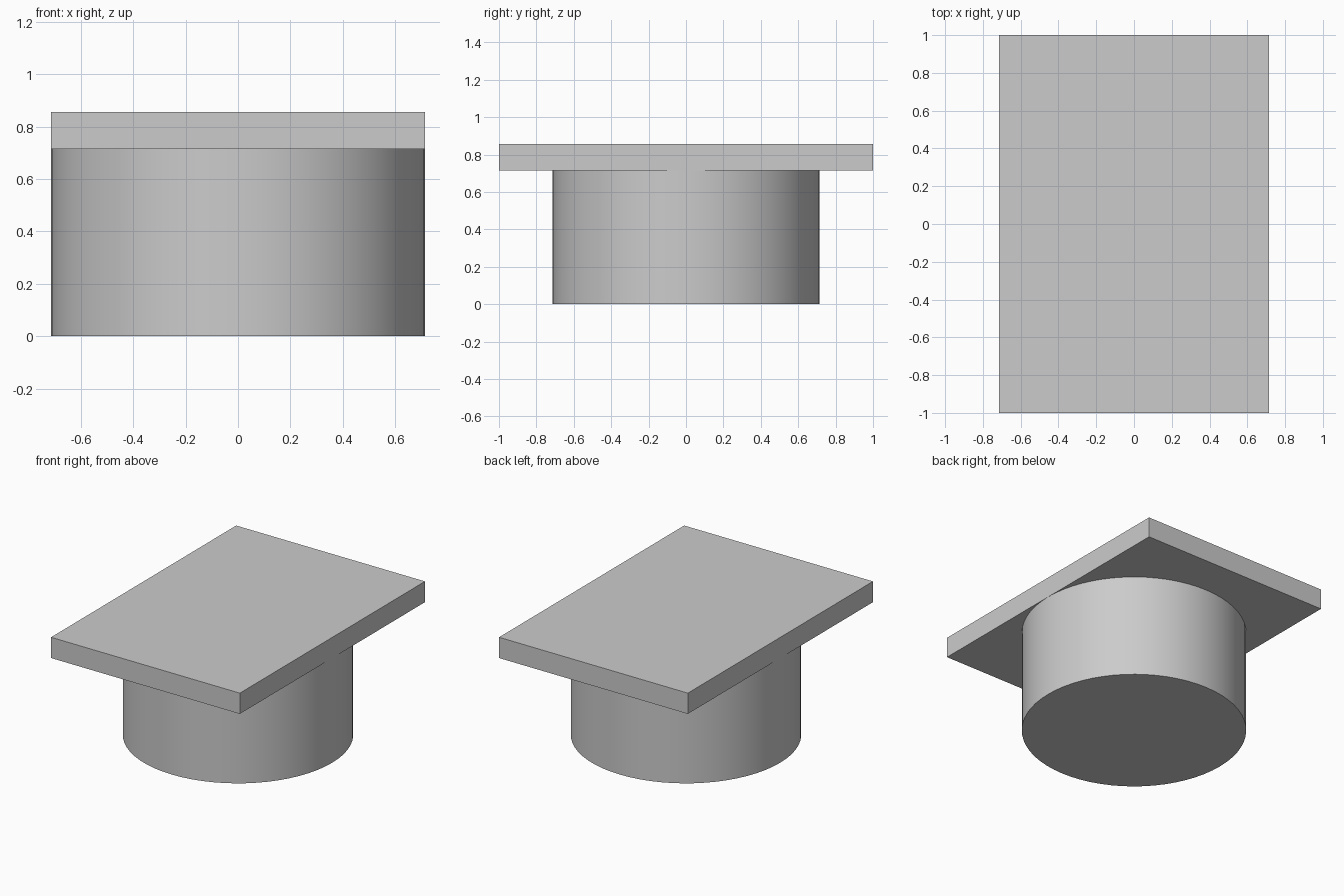
import bpy
import math

default = bpy.data.objects.get("Cube")
if default:
    bpy.data.objects.remove(default, do_unlink=True)

RADIUS = 0.714
BASE_HEIGHT = 0.715
TOP_HEIGHT = 0.857

# One plain grey for the whole model
grey = bpy.data.materials.new("plain_grey")
grey.use_nodes = True
colour = (0.6, 0.6, 0.6, 1)
grey.diffuse_color = colour
grey.node_tree.nodes["Principled BSDF"].inputs["Base Color"].default_value = colour


def finish(name):
    obj = bpy.context.object
    obj.name = name
    obj.data.materials.append(grey)
    return obj


# Round pedestal
bpy.ops.mesh.primitive_cylinder_add(
    vertices=64, radius=RADIUS, depth=BASE_HEIGHT, location=(0, 0, BASE_HEIGHT / 2))
finish("round_base")
bpy.ops.object.shade_smooth_by_angle(angle=math.radians(30))

# Rectangular slab, as wide as the pedestal and overhanging front and back
bpy.ops.mesh.primitive_cube_add(size=1, location=(0, 0, (BASE_HEIGHT + TOP_HEIGHT) / 2))
slab = finish("top_slab")
slab.scale = (2 * RADIUS, 2, TOP_HEIGHT - BASE_HEIGHT)
bpy.ops.object.transform_apply(location=False, rotation=False, scale=True)
